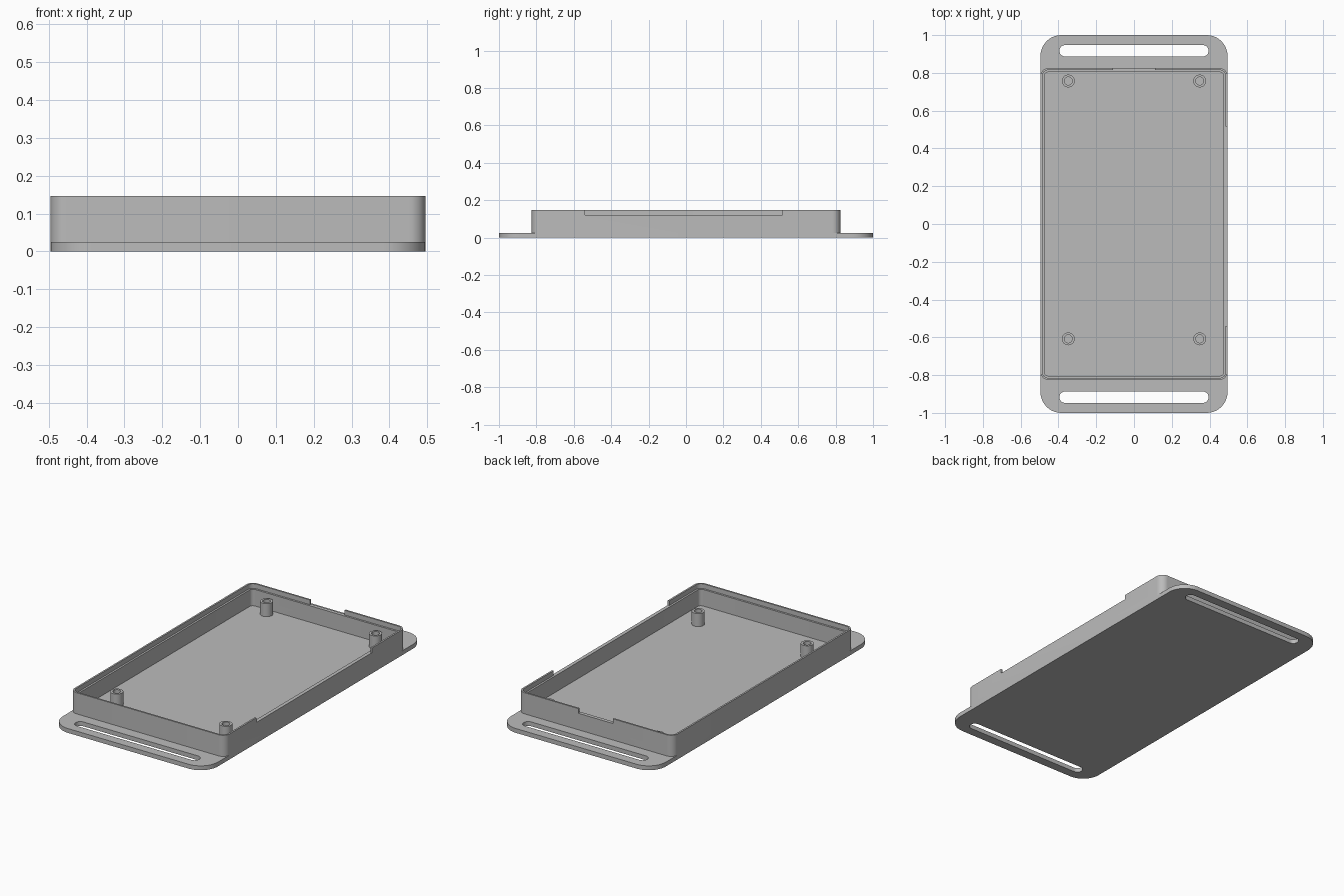
import bpy, bmesh, math

if "Cube" in bpy.data.objects:
    bpy.data.objects.remove(bpy.data.objects["Cube"], do_unlink=True)

grey = bpy.data.materials.new("plain grey")
grey.use_nodes = True
grey.diffuse_color = (0.5, 0.5, 0.5, 1)
grey.node_tree.nodes["Principled BSDF"].inputs["Base Color"].default_value = (0.5, 0.5, 0.5, 1)

HALF_X, WALL_Y = 0.495, 0.825
FLOOR, LEDGE, RIM = 0.025, 0.12, 0.147


def outline(hx, hy, r, z, cx=0, cy=0, steps=10):
    """Rounded rectangle, or a circle or slot when r equals a half size."""
    points = []
    for quarter, (sx, sy) in enumerate([(1, 1), (-1, 1), (-1, -1), (1, -1)]):
        for i in range(steps + 1):
            a = (quarter + i / steps) * math.pi / 2
            points.append((cx + sx * (hx - r) + r * math.cos(a),
                           cy + sy * (hy - r) + r * math.sin(a), z))
    return points


def loft(name, loops, ring=False):
    """Join outlines in order; ring closes the section, otherwise cap both ends."""
    bm = bmesh.new()
    rows = [[bm.verts.new(p) for p in loop] for loop in loops]
    pairs = list(zip(rows, rows[1:]))
    if ring:
        pairs.append((rows[-1], rows[0]))
    else:
        bm.faces.new(rows[0])
        bm.faces.new(rows[-1])
    for a, b in pairs:
        for i in range(len(a)):
            j = (i + 1) % len(a)
            bm.faces.new((a[i], a[j], b[j], b[i]))
    bmesh.ops.remove_doubles(bm, verts=bm.verts, dist=1e-5)
    bmesh.ops.recalc_face_normals(bm, faces=bm.faces)
    mesh = bpy.data.meshes.new(name)
    bm.to_mesh(mesh)
    bm.free()
    obj = bpy.data.objects.new(name, mesh)
    bpy.context.collection.objects.link(obj)
    mesh.materials.append(grey)
    return obj


def activate(obj):
    bpy.ops.object.select_all(action='DESELECT')
    obj.select_set(True)
    bpy.context.view_layer.objects.active = obj


def cut(obj, cutter):
    mod = obj.modifiers.new("cut", 'BOOLEAN')
    mod.operation, mod.solver, mod.object = 'DIFFERENCE', 'EXACT', cutter
    activate(obj)
    bpy.ops.object.modifier_apply(modifier=mod.name)
    bpy.data.objects.remove(cutter, do_unlink=True)


def box(name, x0, x1, y0, y1, z0, z1):
    corners = [(x0, y0), (x1, y0), (x1, y1), (x0, y1)]
    return loft(name, [[(x, y, z) for x, y in corners] for z in (z0, z1)])


# Base plate with a strap slot at each end
base = loft("base_plate", [outline(HALF_X, 1, 0.11, z) for z in (0, FLOOR)])
for side in (-1, 1):
    cut(base, loft("slot_cutter", [outline(0.395, 0.03, 0.03, z, cy=side * 0.917)
                                   for z in (-0.1, 0.1)]))

# Wall with a thin outer rim and a lower inner ledge
section = [(0, FLOOR), (0, RIM), (0.01, RIM), (0.01, LEDGE), (0.021, LEDGE), (0.021, FLOOR)]
wall = loft("tray_wall", [outline(HALF_X - d, WALL_Y - d, 0.042 - d, z)
                          for d, z in section], ring=True)

# Notches in the rim, one long side and the back
cut(wall, box("side_notch_cutter", 0.4, 0.6, -0.54, 0.515, LEDGE, 0.2))
cut(wall, box("back_notch_cutter", -0.11, 0.11, 0.75, 0.9, LEDGE, 0.2))

# Hollow screw posts
parts = [base, wall]
for x, side in ((-0.348, "right"), (0.348, "left")):
    for y, end in ((-0.608, "front"), (0.757, "back")):
        parts.append(loft(f"{end}_{side}_post", [
            outline(r, r, r, z, x, y, 8)
            for r, z in ((0.034, FLOOR), (0.034, 0.1), (0.021, 0.1), (0.021, FLOOR))], ring=True))

for part in parts:
    activate(part)
    bpy.ops.object.shade_smooth_by_angle(angle=math.radians(30))
